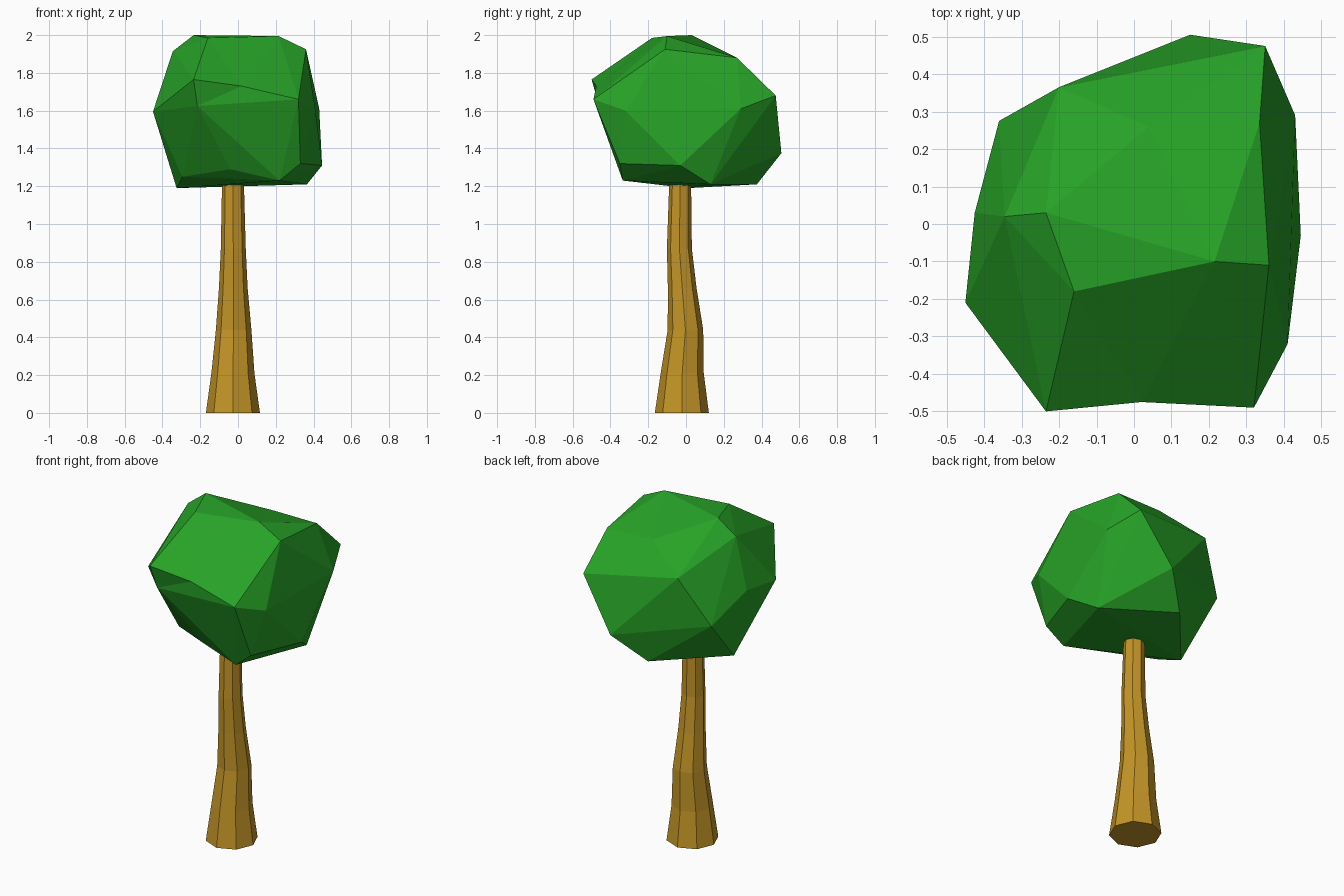
import bpy, bmesh, math
from mathutils import Vector

if "Cube" in bpy.data.objects:
    bpy.data.objects.remove(bpy.data.objects["Cube"])


def finish(bm, name, color):
    bmesh.ops.recalc_face_normals(bm, faces=bm.faces)
    mesh = bpy.data.meshes.new(name)
    bm.to_mesh(mesh)
    bm.free()
    mat = bpy.data.materials.new(name + "_color")
    mat.diffuse_color = (*color, 1)
    mat.use_nodes = True
    mat.node_tree.nodes["Principled BSDF"].inputs["Base Color"].default_value = mat.diffuse_color
    mesh.materials.append(mat)
    obj = bpy.data.objects.new(name, mesh)
    bpy.context.collection.objects.link(obj)
    return obj


# Trunk: tapered, slightly bent octagonal rings (z, centre x, centre y, radius)
rings = [(0, -.027, -.022, .143), (.21, -.027, -.02, .114), (.44, -.023, -.003, .094),
         (.66, -.025, -.02, .076), (.87, -.025, -.035, .066), (1.3, -.027, -.03, .056)]
bm = bmesh.new()
loops = []
for z, cx, cy, r in rings:
    loops.append([bm.verts.new((cx + r * math.cos(i * math.pi / 4),
                                cy + r * math.sin(i * math.pi / 4), z)) for i in range(8)])
for a, b in zip(loops, loops[1:]):
    for i in range(8):
        j = (i + 1) % 8
        bm.faces.new((a[i], a[j], b[j], b[i]))
bm.faces.new(loops[0])
bm.faces.new(loops[-1])
finish(bm, "trunk", (.55, .30, .02))

# Crown: faceted boulder shape wrapped around its corner points
corners = [
    # top
    (-.235, .03, 2.0), (-.16, -.18, 1.985), (.215, -.1, 1.995), (.36, -.11, 1.925),
    (-.345, .02, 1.915), (.335, .27, 1.88), (.04, .26, 1.885),
    # middle
    (-.235, -.5, 1.765), (.02, -.475, 1.73), (.32, -.49, 1.66), (-.215, -.46, 1.625),
    (-.45, -.21, 1.595), (-.425, .03, 1.615), (-.2, .365, 1.755), (-.36, .275, 1.475),
    (.35, .475, 1.68), (.43, .29, 1.61), (.41, -.32, 1.6), (.15, .505, 1.375),
    # bottom
    (.445, -.03, 1.31), (.33, -.35, 1.32), (.22, -.335, 1.23), (-.04, -.3, 1.29),
    (-.295, -.14, 1.25), (-.325, .01, 1.19), (-.01, .375, 1.21), (.365, .13, 1.21)]
centre = Vector((0, 0, 1.58))
bm = bmesh.new()
target = {}
for c in corners:
    # Inflate towards a sphere so that the small hollows stay in the hull
    d = Vector(c) - centre
    v = bm.verts.new(centre + d.normalized() * (d.length * .6 + .5 * .4))
    target[v] = Vector(c)
bmesh.ops.convex_hull(bm, input=list(bm.verts))
for v in bm.verts:
    if v in target:
        v.co = target[v]
bmesh.ops.delete(bm, geom=[v for v in bm.verts if not v.link_faces], context='VERTS')
finish(bm, "crown", (.02, .36, .02))
